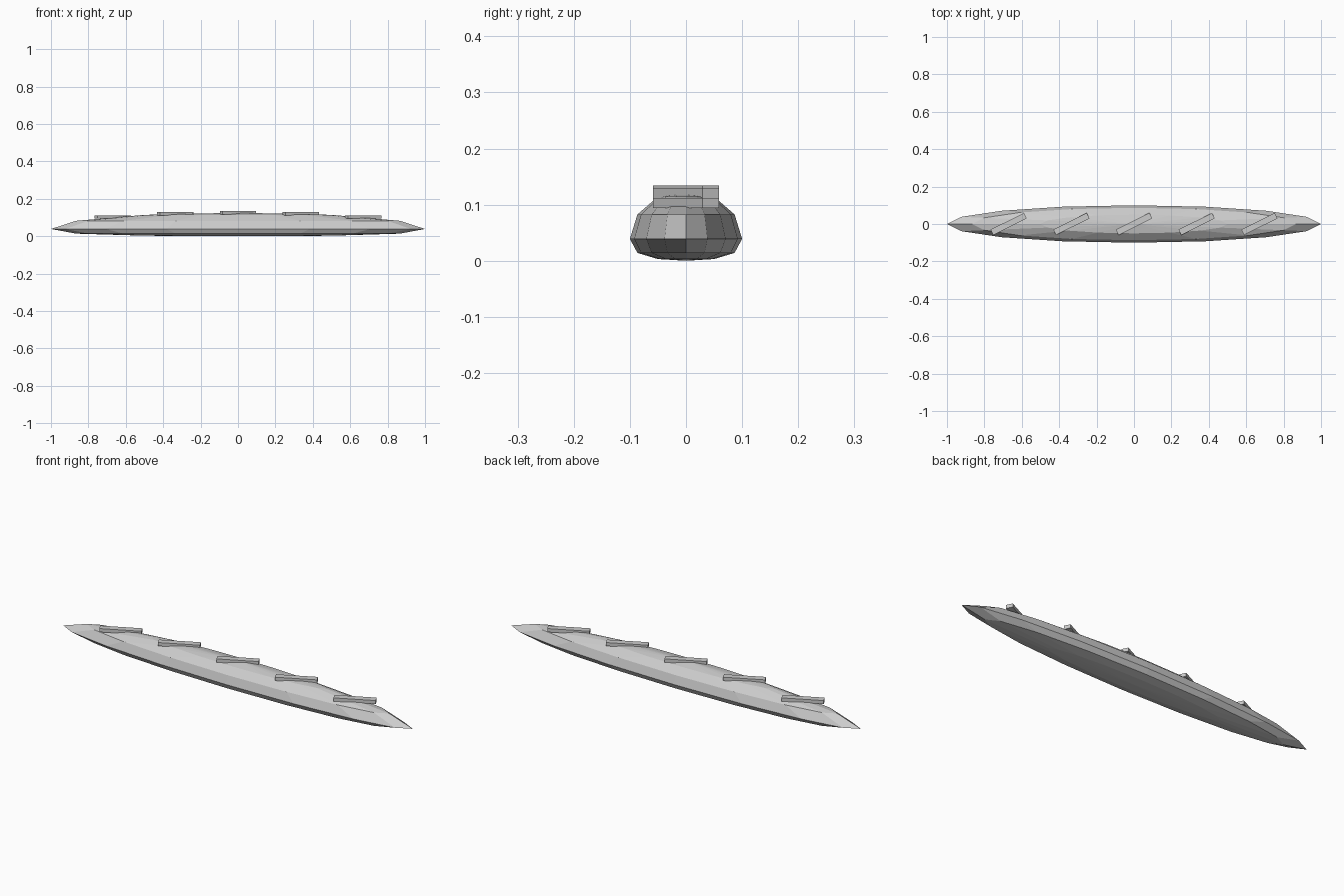
import bpy, math

if "Cube" in bpy.data.objects:
    bpy.data.objects.remove(bpy.data.objects["Cube"])

MID_Z = 0.039    # height of the widest line
TOP_H = 0.087    # rise of the crust above it
HALF_W = 0.1

# loaf body: stretched low-poly sphere with a flattened underside
bpy.ops.mesh.primitive_uv_sphere_add(segments=16, ring_count=6, radius=1)
loaf = bpy.context.object
loaf.name = "loaf"
under = {0.0: 0.0, 0.5: 0.025, 0.87: 0.036, 1.0: 0.039}
for v in loaf.data.vertices:
    v.co.y *= HALF_W
    if v.co.z > 0:
        v.co.z = MID_Z + v.co.z * TOP_H
    else:
        v.co.z = MID_Z - under[round(abs(v.co.z), 2)]
loaf.data.shade_flat()

# slanted score strips resting half sunk along the crust
for i in range(-2, 3):
    x = i * 0.335
    z = MID_Z + TOP_H * math.sqrt(1 - x * x) - 0.001
    bpy.ops.mesh.primitive_cube_add(size=1, location=(x, 0, z), rotation=(0, 0, 0.46))
    strip = bpy.context.object
    strip.name = f"score_strip_{i + 3}"
    strip.scale = (0.2, 0.033, 0.018)
